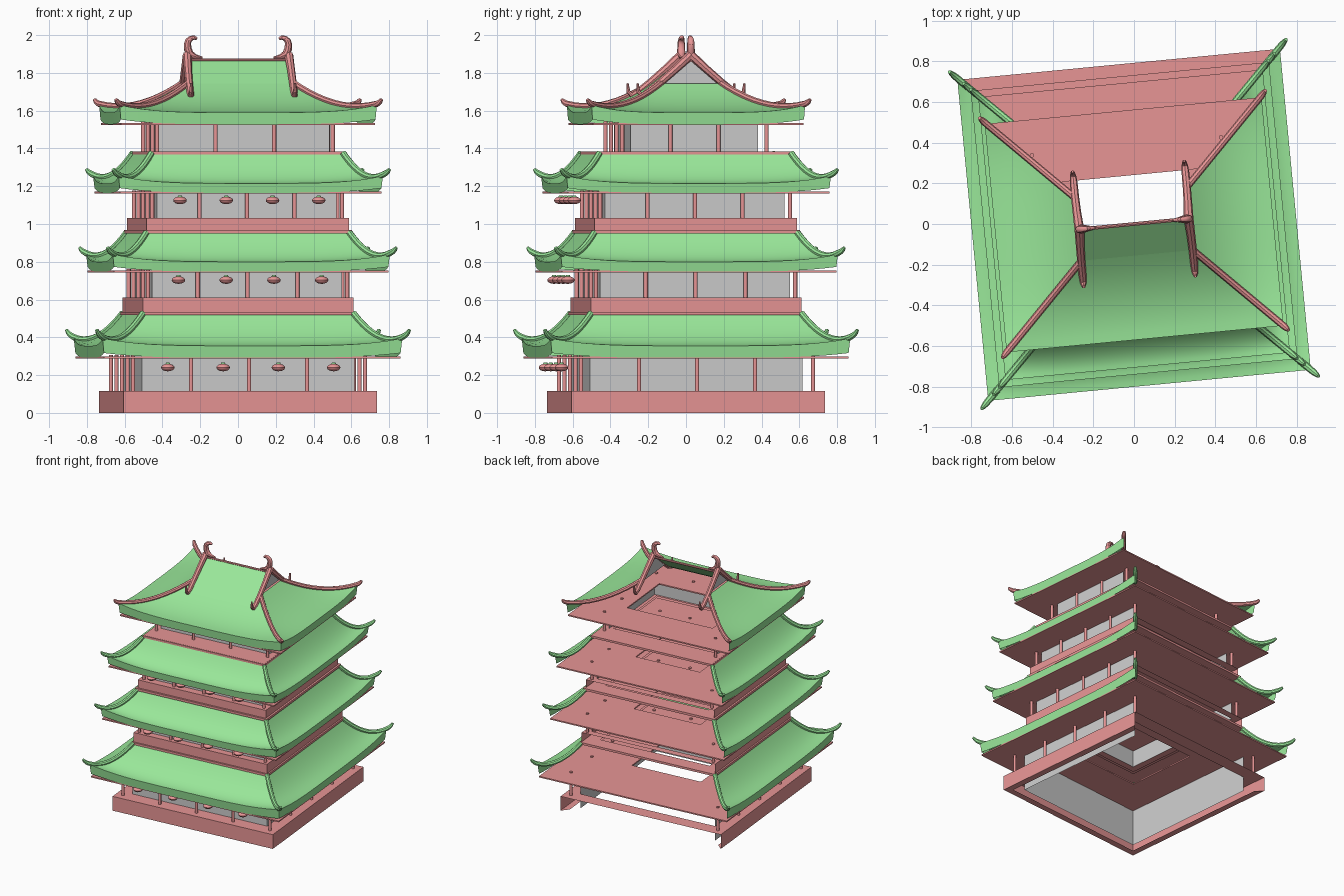
import bpy, bmesh, math
from mathutils import Matrix, Vector

if "Cube" in bpy.data.objects:
    bpy.data.objects.remove(bpy.data.objects["Cube"])

TURN = math.radians(5.5)


def material(name, rgb):
    m = bpy.data.materials.new(name)
    m.diffuse_color = (*rgb, 1)
    m.use_nodes = True
    m.node_tree.nodes["Principled BSDF"].inputs["Base Color"].default_value = m.diffuse_color
    return m


RED = material("red_timber", (0.80, 0.30, 0.30))
GREEN = material("green_tile", (0.32, 0.80, 0.32))


def finish(name, bm, mat=None):
    me = bpy.data.meshes.new(name)
    bm.to_mesh(me)
    bm.free()
    ob = bpy.data.objects.new(name, me)
    bpy.context.collection.objects.link(ob)
    if mat:
        me.materials.append(mat)
    return ob


def spin(k, p):
    # Side 0 = front, 1 = right, 2 = back, 3 = left
    return Matrix.Rotation(k * math.pi / 2, 3, 'Z') @ Vector(p)


def grid(bm, rows):
    vs = [[bm.verts.new(p) for p in r] for r in rows]
    for a, b in zip(vs, vs[1:]):
        for i in range(len(a) - 1):
            bm.faces.new((b[i], b[i + 1], a[i + 1], a[i]))


def band(bm, sides, stations):
    # Mitred strips round a rectangle; stations = (half x, half y, z)
    for k in sides:
        rows = []
        for u, v, z in stations:
            l, d = (u, v) if k % 2 == 0 else (v, u)
            rows.append([spin(k, (-l, -d, z)), spin(k, (l, -d, z))])
        grid(bm, rows)


def tube(name, paths, mat, sides=8):
    # Round bars through points (x, y, z, radius)
    bm = bmesh.new()
    for path in paths:
        pts = [Vector(p[:3]) for p in path]
        flat = max(p.y for p in pts) - min(p.y for p in pts) < 1e-6
        rings = []
        for i, p in enumerate(pts):
            d = (pts[min(i + 1, len(pts) - 1)] - pts[max(i - 1, 0)]).normalized()
            side = Vector((0, 1, 0)) if flat else d.cross(Vector((0, 0, 1))).normalized()
            up = side.cross(d)
            rings.append([bm.verts.new(p + path[i][3] * (side * math.cos(a) + up * math.sin(a)))
                          for a in (2 * math.pi * j / sides for j in range(sides))])
        for a, b in zip(rings, rings[1:]):
            for j in range(sides):
                n = (j + 1) % sides
                bm.faces.new((a[j], a[n], b[n], b[j]))
        bm.faces.new(rings[0][::-1])
        bm.faces.new(rings[-1])
    bmesh.ops.recalc_face_normals(bm, faces=bm.faces[:])
    return finish(name, bm, mat)


OPEN = (0, 1, 3)       # the back is left open
ALL = (0, 1, 2, 3)


def roof(n, top, eave, tip, hole, zt, ze, zs, ztip, ridge_mat):
    lift = 0.04

    def at(t, s, k):
        u, v = (top[i] + (eave[i] - top[i]) * t for i in (0, 1))
        l, d = (u, v) if k % 2 == 0 else (v, u)
        z = zt - (zt - ze) * (1 - (1 - t) ** 2) + lift * t ** 3 * abs(s) ** 4
        return spin(k, (s * l, -d, z))

    ss = [i / 12 - 1 for i in range(25)]
    # Curved tile slopes with fascia
    bm = bmesh.new()
    for k in OPEN:
        rows = [[at(t / 10, s, k) for s in ss] for t in range(11)]
        low = [Vector((p.x * 0.99, p.y * 0.99, zs + 0.025 * abs(s) ** 4))
               for p, s in zip(rows[-1], ss)]
        grid(bm, rows + [low])
    finish(f"roof_tiles_{n}", bm, GREEN)
    # Flat soffit ring
    bm = bmesh.new()
    eu, ev = eave[0] - 0.008, eave[1] - 0.008
    band(bm, ALL, [(*hole, zs + 0.006), (*hole, zs - 0.004), (eu, ev, zs - 0.004),
                   (eu, ev, zs + 0.006), (*hole, zs + 0.006)])
    finish(f"soffit_{n}", bm, RED)
    # Hip ridges ending in upturned tips
    paths = []
    for sx in (-1, 1):
        for sy in (-1, 1):
            path = []
            for i in range(11):
                p = at(i / 10, 1, 0)
                path.append((sx * p.x, -sy * p.y, p.z + 0.006, 0.017))
            for f, g, r in ((0.4, 0.25, 0.016), (0.75, 0.6, 0.013), (1, 1, 0.009)):
                zc = ze + lift + 0.006
                path.append((sx * (eave[0] + (tip[0] - eave[0]) * f),
                             sy * (eave[1] + (tip[1] - eave[1]) * f),
                             zc + (ztip - 0.005 - zc) * g, r))
            paths.append(path)
    tube(f"hip_ridges_{n}", paths, ridge_mat)


def storey(n, plinth, wall, cols, counts, z0, z1, z2, wall_foot):
    # Plinth or balcony: outer faces, top ring and narrow bottom lip
    bm = bmesh.new()
    p, (wu, wv) = plinth, wall
    band(bm, OPEN, [(p - 0.05, p - 0.05, z0), (p, p, z0), (p, p, z1)])
    band(bm, ALL, [(p, p, z1), (wu, wv, z1)])
    finish(f"platform_{n}", bm, RED)
    # Walls on three sides
    bm = bmesh.new()
    band(bm, OPEN, [(wu, wv, z2), (wu, wv, wall_foot)])
    finish(f"walls_{n}", bm)
    # Columns in front of the walls
    cu, cv = cols
    spots = set()
    for i in range(counts):
        f = 2 * i / (counts - 1) - 1
        spots |= {(round(f * cu, 4), -cv), (-cu, round(f * cv, 4)), (cu, round(f * cv, 4))}
    bm = bmesh.new()
    for x, y in sorted(spots):
        bmesh.ops.create_cone(bm, cap_ends=True, segments=12, radius1=0.011, radius2=0.011,
                              depth=z2 + 0.012 - z1,
                              matrix=Matrix.Translation((x, y, (z1 + z2 + 0.012) / 2)))
    finish(f"columns_{n}", bm, RED)


def slab(n, h, inner, z0, z1):
    bm = bmesh.new()
    band(bm, ALL, [(*inner, z0), (h, h, z0), (h, h, z1), (*inner, z1)])
    finish(f"balcony_slab_{n}", bm, RED)


def lanterns(n, dist, step, z):
    red, cap = bmesh.new(), bmesh.new()
    for i in range(4):
        pos = Matrix.Translation(((i - 1.5) * step, -dist, z))
        bmesh.ops.create_uvsphere(red, u_segments=16, v_segments=8, radius=1,
                                  matrix=pos @ Matrix.Diagonal((0.036, 0.036, 0.02, 1)))
        bmesh.ops.create_cone(cap, cap_ends=True, segments=10, radius1=0.014, radius2=0.01,
                              depth=0.01, matrix=pos @ Matrix.Translation((0, 0, 0.021)))
    finish(f"lanterns_{n}", red, RED)
    finish(f"lantern_caps_{n}", cap, GREEN)


def sq(a):
    return (a, a)


# Four storeys
storey(1, 0.674, sq(0.566), sq(0.617), 5, 0.0, 0.115, 0.295, 0.0)
storey(2, 0.56, sq(0.505), sq(0.53), 5, 0.535, 0.61, 0.75, 0.61)
storey(3, 0.538, sq(0.478), sq(0.505), 5, 0.968, 1.032, 1.165, 1.032)
storey(4, 0.505, (0.455, 0.338), (0.467, 0.384), 4, 1.372, 1.385, 1.53, 1.385)
slab(2, 0.572, sq(0.46), 0.518, 0.535)
slab(3, 0.553, sq(0.43), 0.95, 0.968)
slab(4, 0.512, (0.43, 0.32), 1.368, 1.384)

# Roofs
roof(1, sq(0.56), sq(0.797), sq(0.832), sq(0.29), 0.522, 0.355, 0.292, 0.445, GREEN)
roof(2, sq(0.54), sq(0.737), sq(0.768), sq(0.28), 0.95, 0.80, 0.748, 0.88, GREEN)
roof(3, sq(0.51), sq(0.703), sq(0.735), sq(0.27), 1.37, 1.215, 1.165, 1.295, GREEN)
roof(4, (0.275, 0.155), (0.684, 0.568), (0.706, 0.592), (0.36, 0.24),
     1.745, 1.59, 1.528, 1.665, RED)

# Hanging lanterns along the front
lanterns(1, 0.705, 0.294, 0.24)
lanterns(2, 0.665, 0.254, 0.703)
lanterns(3, 0.63, 0.246, 1.125)

# Upper front slope
bm = bmesh.new()
grid(bm, [[(-0.272, 0, 1.87), (0.272, 0, 1.87)], [(-0.275, -0.155, 1.745), (0.275, -0.155, 1.745)]])
finish("upper_slope", bm, GREEN)

# Gable triangles
bm = bmesh.new()
for s in (-1, 1):
    bm.faces.new([bm.verts.new(p) for p in
                  ((s * 0.262, -0.155, 1.745), (s * 0.262, 0.155, 1.745), (s * 0.262, 0, 1.87))][::s])
finish("gables", bm)

# Main ridge, gable ridges and curled ridge ends
tube("main_ridge", [[(-0.28, 0, 1.867, 0.009), (0.28, 0, 1.867, 0.009)]], RED)
tube("gable_ridges", [[(s * 0.27, 0, 1.895, 0.024), (s * 0.274, f * 0.08, 1.822, 0.021),
                       (s * 0.276, f * 0.16, 1.752, 0.02), (s * 0.276, f * 0.23, 1.697, 0.019),
                       (s * 0.276, f * 0.262, 1.68, 0.016), (s * 0.276, f * 0.28, 1.70, 0.011),
                       (s * 0.276, f * 0.285, 1.745, 0.006)]
                      for s in (-1, 1) for f in (-1, 1)], RED)
tube("ridge_horns", [[(s * x, 0, z, r) for x, z, r in
                      ((0.19, 1.88, 0.006), (0.225, 1.885, 0.014), (0.255, 1.898, 0.022),
                       (0.266, 1.925, 0.021), (0.269, 1.95, 0.02), (0.264, 1.97, 0.018),
                       (0.25, 1.983, 0.015), (0.232, 1.987, 0.012), (0.218, 1.98, 0.007))]
                     for s in (-1, 1)], RED, 10)

# Turn the whole tower and shade
bpy.ops.object.select_all(action='DESELECT')
for ob in bpy.context.scene.objects:
    ob.rotation_euler.z = TURN
    ob.select_set(True)
    bpy.context.view_layer.objects.active = ob
bpy.ops.object.shade_smooth_by_angle(angle=math.radians(35))
